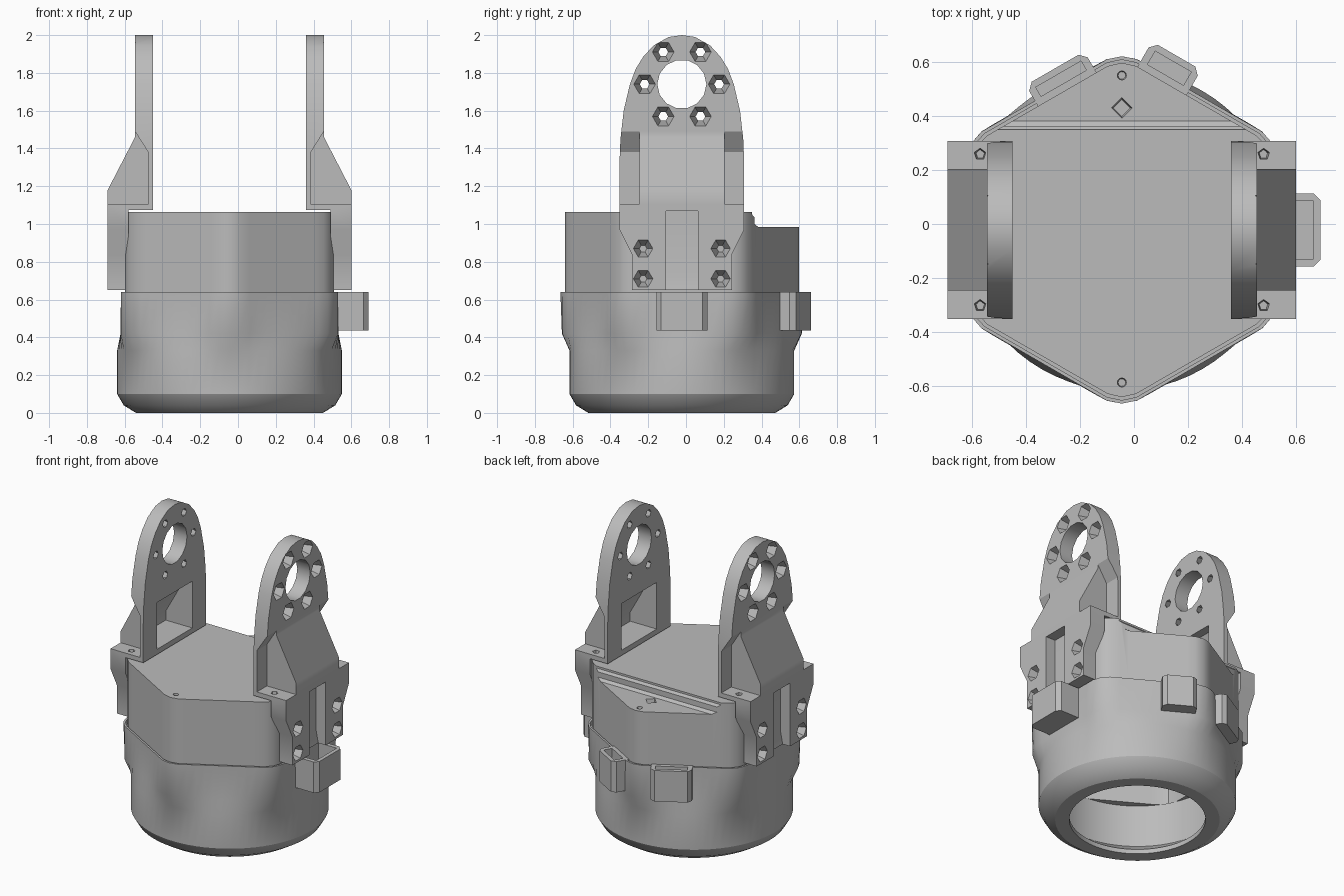
import bpy, bmesh, math
from mathutils import Matrix, Vector

if "Cube" in bpy.data.objects:
    bpy.data.objects.remove(bpy.data.objects["Cube"], do_unlink=True)

CENTRE = (-0.045, -0.022, 0)      # axis of the housing
SIDES = 72

grey = bpy.data.materials.new("plain grey")
grey.use_nodes = True
grey.diffuse_color = (0.5, 0.5, 0.5, 1)
grey.node_tree.nodes["Principled BSDF"].inputs["Base Color"].default_value = (0.5, 0.5, 0.5, 1)


def finish(name, bm):
    bmesh.ops.recalc_face_normals(bm, faces=bm.faces)
    mesh = bpy.data.meshes.new(name)
    bm.to_mesh(mesh)
    bm.free()
    mesh.materials.append(grey)
    obj = bpy.data.objects.new(name, mesh)
    bpy.context.collection.objects.link(obj)
    obj.location = CENTRE
    return obj


def activate(obj):
    bpy.ops.object.select_all(action='DESELECT')
    obj.select_set(True)
    bpy.context.view_layer.objects.active = obj


def combine(obj, tool, operation='DIFFERENCE'):
    """Apply a boolean and discard the tool."""
    activate(obj)
    mod = obj.modifiers.new("cut", 'BOOLEAN')
    mod.operation, mod.solver, mod.object = operation, 'EXACT', tool
    bpy.ops.object.modifier_apply(modifier=mod.name)
    bpy.data.objects.remove(tool, do_unlink=True)


def smooth(obj):
    activate(obj)
    bpy.ops.object.shade_smooth_by_angle(angle=math.radians(30))


def prism(name, points, axis, low, high):
    """Extrude a 2D outline along x (outline in y,z) or y (outline in x,z)."""
    bm = bmesh.new()
    place = (lambda p, d: (d, p[0], p[1])) if axis == 'x' else (lambda p, d: (p[0], d, p[1]))
    face = bm.faces.new([bm.verts.new(place(p, low)) for p in points])
    new = bmesh.ops.extrude_face_region(bm, geom=[face])["geom"]
    shift = Vector(place((0, 0), high - low))
    bmesh.ops.translate(bm, vec=shift, verts=[v for v in new if isinstance(v, bmesh.types.BMVert)])
    return finish(name, bm)


def box(name, x, y, z):
    return prism(name, [(y[0], z[0]), (y[1], z[0]), (y[1], z[1]), (y[0], z[1])], 'x', *x)


def cone(centre, r1, r2, depth, sides, sideways=True):
    bm = bmesh.new()
    turn = Matrix.Rotation(math.pi / 2, 4, 'Y') if sideways else Matrix()
    bmesh.ops.create_cone(bm, cap_ends=True, segments=sides, radius1=r1, radius2=r2,
                          depth=depth, matrix=Matrix.Translation(centre) @ turn)
    return finish("hole_cutter", bm)


def ring(bm, apothem, limit, z):
    """Hexagon ring with corners rounded off at the limit radius."""
    verts = []
    for i in range(SIDES):
        a = 2 * math.pi * i / SIDES
        off = (a + math.pi / 6) % (math.pi / 3) - math.pi / 6
        r = min(apothem / math.cos(off), limit)
        verts.append(bm.verts.new((r * math.cos(a), r * math.sin(a), z)))
    return verts


# Housing: hexagonal cap blending into a round open cup, hollow inside
PROFILE = [(.485, .55, .93), (.485, .55, .40), (.53, .53, .40), (.53, .53, .12),
           (.41, .41, .03), (.41, .41, 0), (.495, .495, 0), (.56, .56, .04),
           (.595, .595, .1), (.595, .595, .33), (.577, .635, .42), (.575, .643, .64),
           (.563, .63, .64), (.563, .63, .61), (.552, .619, .61), (.552, .619, 1.063)]
bm = bmesh.new()
rings = [ring(bm, *p) for p in PROFILE]
for a, b in zip(rings, rings[1:]):
    for i in range(SIDES):
        j = (i + 1) % SIDES
        bm.faces.new((a[i], a[j], b[j], b[i]))
bm.faces.new(rings[0])
bm.faces.new(rings[-1])
housing = finish("housing", bm)

# Lowered shelf at the back of the lid, and small marks in the lid
combine(housing, prism("shelf_cutter", [(.372, 1.1), (.372, 1.05), (.385, 1.035), (.385, 1.0),
                                        (.403, .985), (.9, .985), (.9, 1.1)], 'x', -1, 1))
for y, z, r, n in [(-.565, 1.063, .02, 12), (.572, .985, .02, 12), (.452, .985, .045, 4)]:
    combine(housing, cone((0, y, z), r * .7, r, .05, n, sideways=False))
smooth(housing)

# Side brackets: bent cross-section trimmed to an arched outline
bracket = prism("side_brackets", [(.405, 2.1), (.5, 2.1), (.5, 1.46), (.645, 1.18), (.645, .65),
                                  (.535, .65), (.535, 1.075), (.405, 1.075)], 'y', -.5, .5)
half = [(.265, .6), (.265, .84), (.33, .97), (.33, 1.33), (.325, 1.45), (.308, 1.6),
        (.275, 1.74), (.245, 1.82), (.205, 1.885), (.15, 1.945), (.07, 1.99)]
outline = half + [(0, 2.0)] + [(-y, z) for y, z in reversed(half)]
combine(bracket, prism("outline_tool", outline, 'x', .3, .8), 'INTERSECT')

# Corner pockets beside the sloped gusset, each with a small hole in its ledge
pocket = [(.43, 1.105), (.43, 1.38), (.5, 1.49), (.8, 1.49), (.8, 1.105)]
for low, high in [(-.4, -.225), (.225, .4)]:
    combine(bracket, prism("pocket_cutter", pocket, 'y', low, high))
    combine(bracket, cone((.525, math.copysign(.28, low), 1.09), .015, .025, .06, 5, sideways=False))

# Hollow behind the gusset, and the outer slot open at the bottom
combine(bracket, prism("hollow_cutter", [(.35, 1.11), (.6, 1.11), (.6, 1.17), (.46, 1.42),
                                         (.35, 1.42)], 'y', -.185, .185))
combine(bracket, prism("slot_cutter", [(.575, 1.07), (.575, .73), (.6, .6), (.7, .6),
                                       (.7, 1.07)], 'y', -.085, .085))

# Pivot opening, ring of countersunk holes, and mounting holes
combine(bracket, cone((.45, 0, 1.74), .13, .13, .3, 14))
for k in range(6):
    a = k * math.pi / 3
    combine(bracket, cone((.4525, .197 * math.cos(a), 1.74 + .197 * math.sin(a)),
                          .025, .058, .1, 6))
for y in (-.205, .205):
    for z in (.71, .87):
        combine(bracket, cone((.605, y, z), .02, .055, .1, 6))
activate(bracket)
mirror = bracket.modifiers.new("mirror", 'MIRROR')
mirror.use_mirror_merge = False
bpy.ops.object.modifier_apply(modifier=mirror.name)
smooth(bracket)

# Clip pockets around the rim: direction, offset along the wall, reach, half width
for name, angle, offset, reach, w in [("left_clip", 0, 0, .735, .135),
                                      ("back_left_clip", 60, .147, .66, .105),
                                      ("back_right_clip", 120, -.085, .642, .125)]:
    # Tapered towards the outside
    bm = bmesh.new()
    plan = [(.545, -w), (reach - .025, -w), (reach, .025 - w),
            (reach, w - .025), (reach - .025, w), (.545, w)]
    base = bm.faces.new([bm.verts.new((x, y + offset, .435)) for x, y in plan])
    top = bmesh.ops.extrude_face_region(bm, geom=[base])["geom"]
    bmesh.ops.translate(bm, vec=(0, 0, .205),
                        verts=[v for v in top if isinstance(v, bmesh.types.BMVert)])
    clip = finish(name, bm)
    combine(clip, box("clip_cutter", (.578, reach - .025),
                      (offset - w + .028, offset + w - .028), (.46, .7)))
    clip.rotation_euler.z = math.radians(angle)
    smooth(clip)
